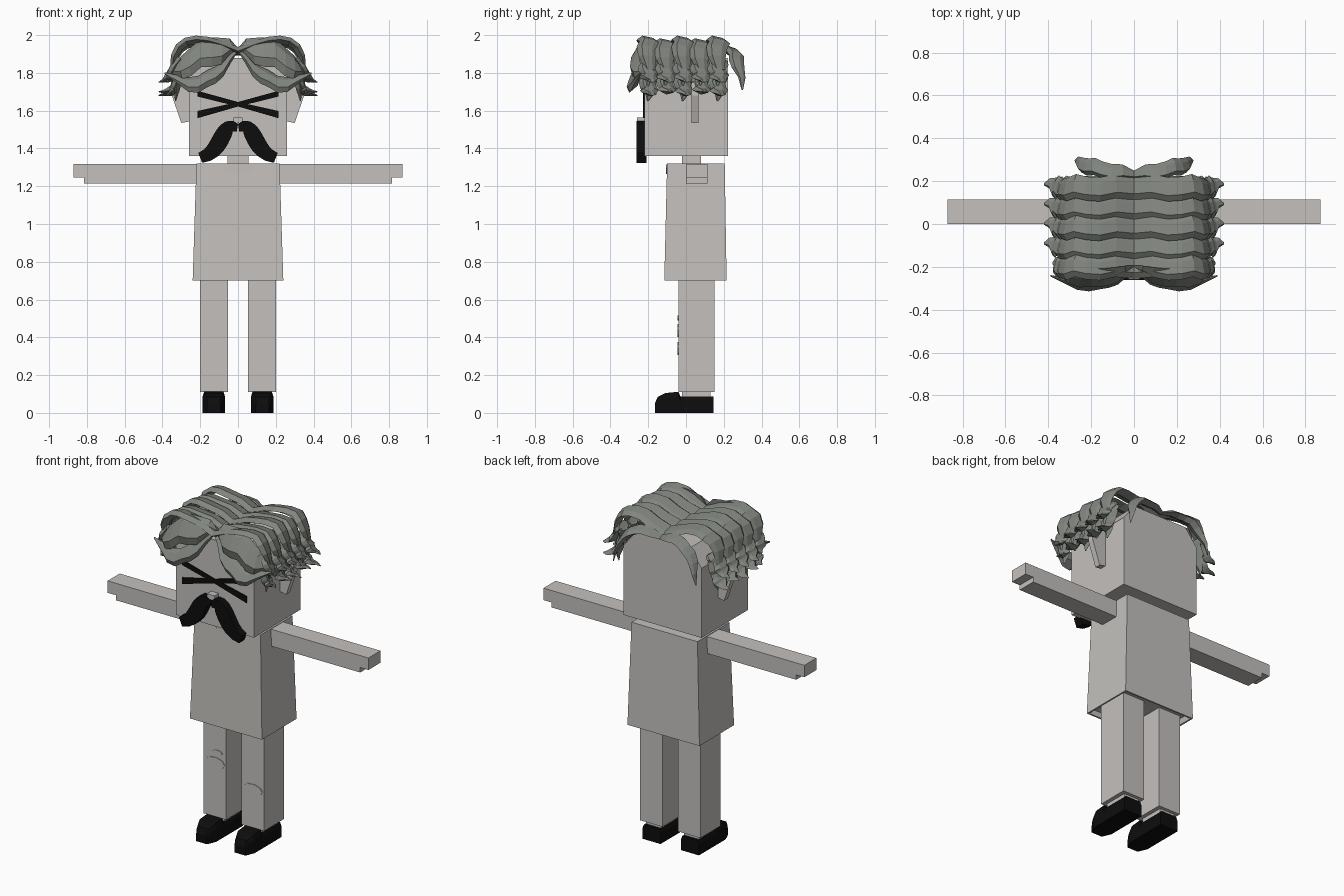
import bpy, bmesh, math
from mathutils import Vector
from mathutils.geometry import interpolate_bezier

cube = bpy.data.objects.get("Cube")
if cube:
    bpy.data.objects.remove(cube, do_unlink=True)


def material(name, red, green, blue):
    mat = bpy.data.materials.new(name)
    mat.use_nodes = True
    color = (red, green, blue, 1)
    mat.diffuse_color = color
    mat.node_tree.nodes["Principled BSDF"].inputs["Base Color"].default_value = color
    return mat


pale = material("pale grey", .55, .53, .51)
black = material("black", .004, .004, .004)
hair = material("ash hair", .22, .235, .21)


def loft(name, rings, mat):
    """Skin equal-length rings of points and cap both ends."""
    bm = bmesh.new()
    loops = [[bm.verts.new(point) for point in ring] for ring in rings]
    for near, far in zip(loops, loops[1:]):
        for i in range(len(near)):
            bm.faces.new((near[i - 1], near[i], far[i], far[i - 1]))
    bm.faces.new(loops[0])
    bm.faces.new(loops[-1])
    bmesh.ops.recalc_face_normals(bm, faces=bm.faces)
    mesh = bpy.data.meshes.new(name)
    bm.to_mesh(mesh)
    bm.free()
    mesh.materials.append(mat)
    bpy.context.collection.objects.link(bpy.data.objects.new(name, mesh))


def plate(name, outline, front, back, mat, side=1):
    """Extrude an x, z outline along y."""
    loft(name, [[(x * side, y, z) for x, z in outline] for y in (front, back)], mat)


def rectangle(center, half_width, front, back, z):
    left, right = center - half_width, center + half_width
    return [(left, front, z), (right, front, z), (right, back, z), (left, back, z)]


def box(name, center, half_width, front, back, bottom, top, mat):
    loft(name, [rectangle(center, half_width, front, back, z) for z in (bottom, top)], mat)


def ellipse(x, z, width, height, sides=9):
    angles = [math.tau * i / sides for i in range(sides)]
    return [(x + width * math.cos(a), z + height * math.sin(a)) for a in angles]


def lock(name, controls, width, side, root=1, tilt=0, thick=.025, steps=9):
    """Faceted, tapering strand on a curve; tilt turns its width upright."""
    path = interpolate_bezier(*[Vector((x * side, y, z)) for x, y, z in controls], steps)
    across = Vector((0, math.cos(tilt), math.sin(tilt)))
    section = [(-1, .2), (-.5, 1), (.5, .5), (1, -.3), (0, -.8)]
    rings = []
    for i, point in enumerate(path):
        before, after = path[max(i - 1, 0)], path[min(i + 1, steps - 1)]
        outward = (after - before).cross(across).normalized() * side
        t = i / (steps - 1)
        taper = min(1, root + t * 3, .1 + (1 - t) * 3)
        # Gentle waviness along the strand
        middle = point + across * width * math.sin(i * 2) / 6
        rings.append([middle + across * (width * taper * u) + outward * (thick * taper * v)
                      for u, v in section])
    loft(name, rings, hair)


# Head with sloped crown, neck and nose
jaw = [(.26, 1.36), (.26, 1.78), (.18, 1.88)]
plate("head", jaw + [(-x, z) for x, z in reversed(jaw)], -.22, .223, pale)
box("neck", 0, .055, -.02, .08, 1.3, 1.37, pale)
box("nose", 0, .025, -.26, -.21, 1.535, 1.565, pale)

# Flared shirt, hollow at the hem, with a collar patch
loft("shirt", [rectangle(0, .22, -.1, .2, .73),
               rectangle(0, .23, -.105, .205, .7),
               rectangle(0, .24, -.115, .215, .7),
               rectangle(0, .22, -.1, .205, 1.32)], pale)
plate("collar", [point for point in ellipse(0, 1.315, .085, .05, 16) if point[1] < 1.32],
      -.107, -.09, pale)

# Moustache half: a curved stroke that swells in the middle
stroke = interpolate_bezier(*[Vector(p) for p in
                              [(0, 1.51), (.09, 1.56), (.07, 1.38), (.2, 1.35)]], 10)
upper, lower = [], []
for i, point in enumerate(stroke):
    swell = .02 + .025 * math.sin(math.pi * i / len(stroke))
    ahead = stroke[min(i + 1, len(stroke) - 1)] - stroke[max(i - 1, 0)]
    normal = Vector((-ahead.y, ahead.x)).normalized() * swell
    upper.append(point + normal)
    lower.append(point - normal)
whisker = [(max(p.x, 0), p.y) for p in upper + lower[::-1]]

ear = [(.25, 1.78), (.35, 1.75), (.35, 1.68), (.3, 1.535), (.25, 1.545)]
arm = [(.2, 1.215), (.815, 1.215), (.815, 1.245), (.87, 1.245), (.87, 1.317), (.2, 1.317)]
shoe = [(-.165, .05), (-.15, .085), (-.11, .105), (-.04, .112), (-.03, .088), (.145, .088)]

for side, label in ((1, "left_"), (-1, "right_")):
    # Face and limbs
    plate(label + "moustache", whisker, -.262, -.21, black, side)
    plate(label + "ear", ear, .03, .066, pale, side)
    plate(label + "arm", arm, 0, .115, pale, side)
    plate(label + "eye_bar", [(-.215, 1.705), (-.215, 1.675), (0, 1.622), (.215, 1.56),
                              (.215, 1.598), (0, 1.646)], -.228, -.219, black, side)
    box(label + "leg", .127 * side, .074, -.04, .15, .11, .75, pale)
    box(label + "ankle", .127 * side, .05, -.02, .13, .06, .12, pale)

    # Shoe with bevelled top and narrowed toe
    rings = []
    for y, height in shoe:
        width = .06 * min(1, .6 + (y - shoe[0][0]) * 8)
        half = [(width, 0), (width, height * .75), (width * .85, height)]
        rings.append([(.128 * side + x, y, z)
                      for x, z in half + [(-x, z) for x, z in reversed(half)]])
    loft(label + "shoe", rings, black)

    # Rows of locks draped over the crown, each ending in two flicks
    for row in range(5):
        y = -.2 + .092 * row
        drop = .02 * (row % 2)
        reach = .38 if row == 0 else .42
        lock(label + "crown_lock", [(0, y, 1.91), (.25, y, 2.02 - drop),
                                    (.36, y, 2 - drop), (.35, y, 1.73)], .056, side)
        lock(label + "upper_flick", [(.3, y, 1.87), (.37, y, 1.8), (.34, y, 1.77),
                                     (reach, y + .02, 1.75)], .05, side)
        lock(label + "lower_flick", [(.3, y, 1.82), (.34, y, 1.7), (.33, y, 1.7),
                                     (reach, y + .02, 1.68 + drop)], .045, side)
        lock(label + "under_lock", [(.29, y, 1.86), (.32, y, 1.8), (.32, y, 1.75),
                                    (.33, y, 1.65 + drop * 2)], .045, side)

    # Fringe: a full upper wave and a lower swoop
    lock(label + "fringe_wave", [(0, -.2, 1.92), (.1, -.25, 1.96), (.3, -.28, 1.86),
                                 (.36, -.2, 1.78)], .085, side, .15, 1.25, .035)
    lock(label + "fringe_swoop", [(0, -.22, 1.92), (.1, -.25, 1.8), (.2, -.32, 1.66),
                                  (.39, -.24, 1.8)], .05, side, .2, 1.25, .03)

    # Lock hanging behind the head
    lock(label + "back_lock", [(0, .23, 1.9), (.15, .25, 1.95), (.25, .27, 1.9),
                               (.275, .3, 1.71)], .04, side, .5)

# Torn knee patches
for name, outline in (("right_knee_tear", ellipse(-.125, .435, .066, .035)),
                      ("right_small_tear", ellipse(-.107, .502, .033, .014)),
                      ("left_knee_tear", ellipse(.127, .34, .066, .035))):
    plate(name, outline, -.044, -.036, pale)
